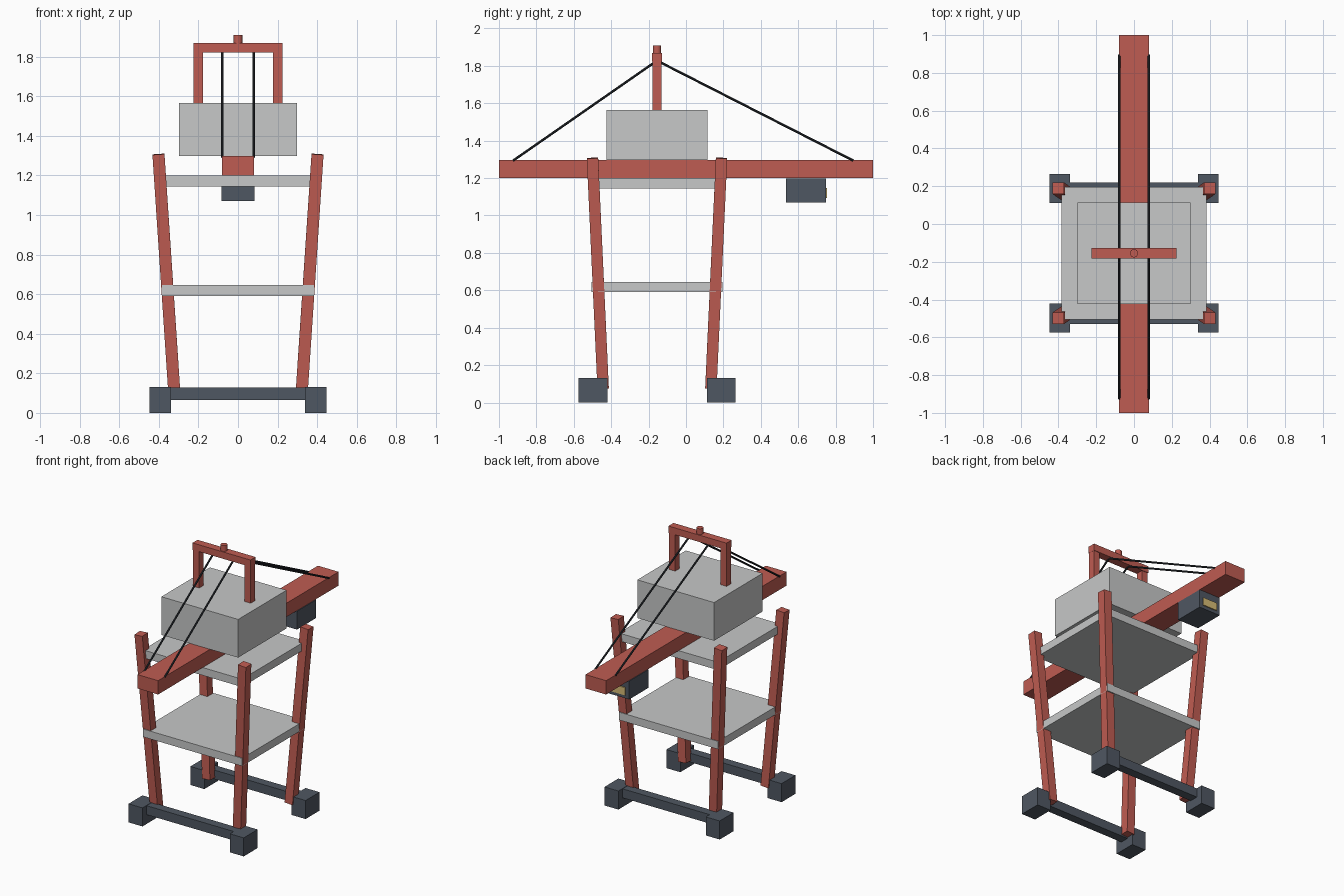
import bpy
from mathutils import Vector

default = bpy.data.objects.get("Cube")
if default:
    bpy.data.objects.remove(default, do_unlink=True)


def material(name, r, g, b):
    m = bpy.data.materials.new(name)
    m.use_nodes = True
    m.diffuse_color = (r, g, b, 1)
    m.node_tree.nodes["Principled BSDF"].inputs["Base Color"].default_value = (r, g, b, 1)
    return m


RED = material("red_steel", 0.52, 0.107, 0.084)
GREY = material("light_grey", 0.57, 0.58, 0.58)
SLATE = material("slate", 0.078, 0.095, 0.122)
CABLE = material("dark_cable", 0.025, 0.03, 0.037)
GLASS = material("amber_window", 0.68, 0.5, 0.18)

MID = -0.155  # y of the portal centre


def finish(name, mat):
    obj = bpy.context.object
    obj.name = obj.data.name = name
    obj.data.materials.append(mat)
    return obj


def box(name, mat, x, y, z):
    """Box from (min, max) ranges on each axis."""
    ranges = (x, y, z)
    bpy.ops.mesh.primitive_cube_add(size=1, location=[(a + b) / 2 for a, b in ranges])
    obj = finish(name, mat)
    obj.scale = [b - a for a, b in ranges]
    return obj


def beam(name, mat, start, end, width):
    """Square bar between two points."""
    start, end = Vector(start), Vector(end)
    bpy.ops.mesh.primitive_cube_add(size=1, location=(start + end) / 2)
    obj = finish(name, mat)
    obj.scale = (width, width, (end - start).length)
    obj.rotation_mode = 'QUATERNION'
    obj.rotation_quaternion = Vector((0, 0, 1)).rotation_difference(end - start)
    return obj


def rod(name, mat, start, end, radius, sides):
    """Round bar between two points."""
    start, end = Vector(start), Vector(end)
    bpy.ops.mesh.primitive_cylinder_add(
        vertices=sides, radius=radius, depth=(end - start).length, location=(start + end) / 2)
    bpy.ops.object.shade_smooth_by_angle()
    obj = finish(name, mat)
    obj.rotation_mode = 'QUATERNION'
    obj.rotation_quaternion = Vector((0, 0, 1)).rotation_difference(end - start)
    return obj


# Portal: wheel blocks, sill beams and splayed legs
for end, sy in (("front", -1), ("rear", 1)):
    foot_y = MID + sy * 0.343
    box(f"{end}_sill", SLATE, (-0.35, 0.35), (foot_y - 0.031, foot_y + 0.031), (0.065, 0.128))
    for side, sx in (("left", 1), ("right", -1)):
        foot_x = sx * 0.393
        box(f"{end}_{side}_wheel_block", SLATE, (foot_x - 0.054, foot_x + 0.054),
            (foot_y - 0.077, foot_y + 0.077), (0, 0.13))
        beam(f"{end}_{side}_leg", RED, (sx * 0.32, MID + sy * 0.288, 0.075),
             (sx * 0.402, MID + sy * 0.345, 1.307), 0.061)

# Platforms
for name, z in (("lower_platform", 0.59), ("upper_platform", 1.145)):
    box(name, GREY, (-0.385, 0.385), (MID - 0.35, MID + 0.35), (z, z + 0.055))

# Boom and machinery house
box("boom", RED, (-0.08, 0.08), (-1, 1), (1.2, 1.297))
box("machinery_house", GREY, (-0.298, 0.298), (MID - 0.269, MID + 0.269), (1.297, 1.565))

# Top frame with its beacon
for side, sx in (("left", 1), ("right", -1)):
    x = sx * 0.2
    box(f"{side}_mast", RED, (x - 0.024, x + 0.024), (MID - 0.024, MID + 0.024), (1.56, 1.83))
box("mast_crossbar", RED, (-0.225, 0.225), (MID - 0.028, MID + 0.028), (1.822, 1.87))
rod("beacon", RED, (0, MID, 1.865), (0, MID, 1.91), 0.022, 16)

# Stay cables to both boom ends
for side, sx in (("left", 1), ("right", -1)):
    x = sx * 0.079
    apex = (x, MID, 1.828)
    rod(f"{side}_front_stay", CABLE, (x, -0.925, 1.293), apex, 0.0065, 8)
    rod(f"{side}_rear_stay", CABLE, (x, 0.895, 1.293), apex, 0.0065, 8)

# Operator cab under the boom, with its window
box("cab", SLATE, (-0.083, 0.083), (0.535, 0.748), (1.07, 1.198))
box("cab_window", GLASS, (-0.056, 0.056), (0.747, 0.755), (1.093, 1.147))
